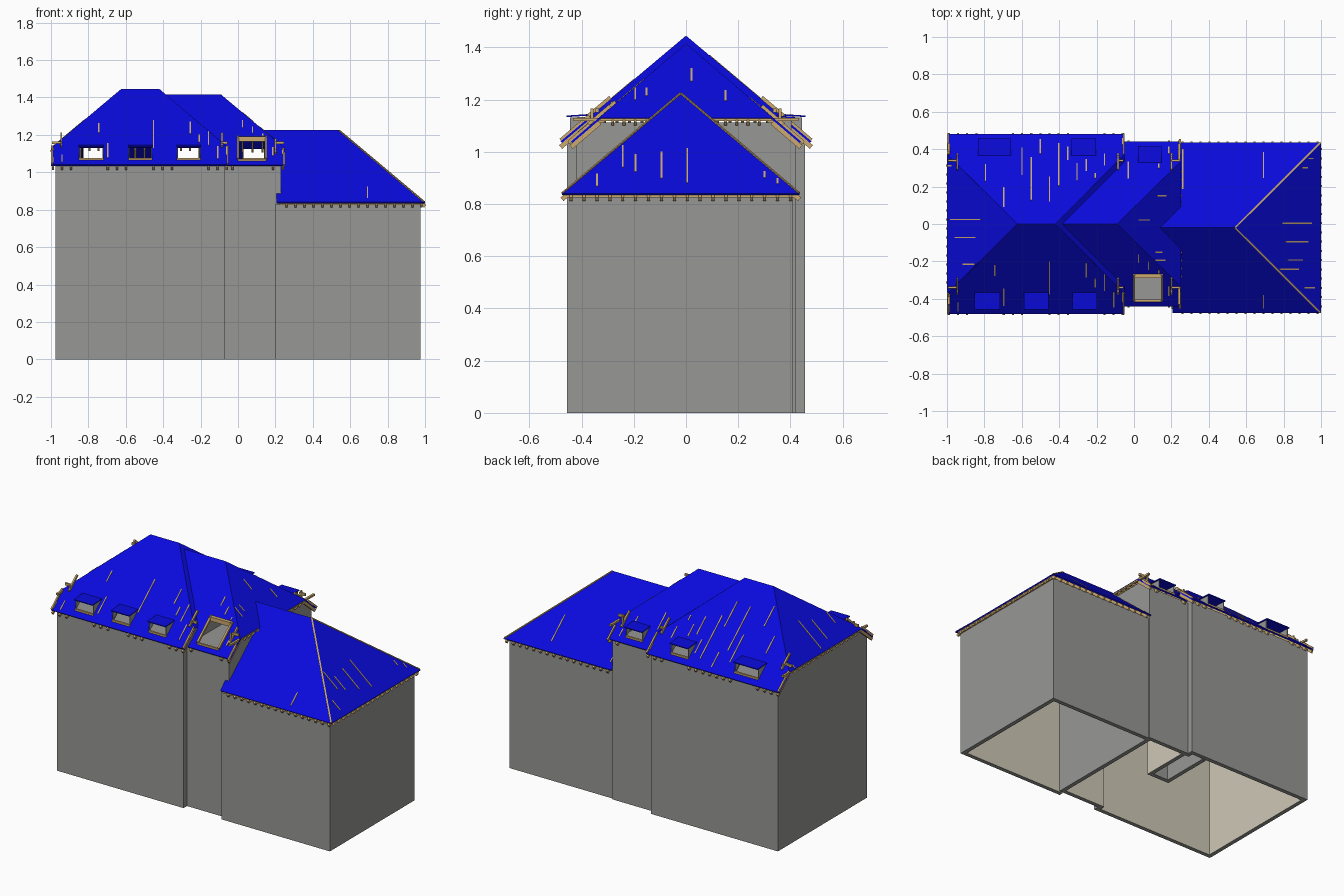
import bpy, bmesh, random
from mathutils import Vector as V

if "Cube" in bpy.data.objects:
    bpy.data.objects.remove(bpy.data.objects["Cube"])

random.seed(4)


def material(name, rgb):
    m = bpy.data.materials.new(name)
    m.diffuse_color = (*rgb, 1)
    m.use_nodes = True
    m.node_tree.nodes["Principled BSDF"].inputs["Base Color"].default_value = m.diffuse_color
    return m


BLUE = material("roof blue", (0.003, 0.003, 0.72))
GRAY = material("wall gray", (0.31, 0.31, 0.30))
BEIGE = material("inner beige", (0.62, 0.58, 0.46))
TAN = material("timber tan", (0.60, 0.40, 0.16))


def finish(name, bm, *mats):
    bmesh.ops.recalc_face_normals(bm, faces=bm.faces)
    me = bpy.data.meshes.new(name)
    bm.to_mesh(me)
    bm.free()
    for m in mats:
        me.materials.append(m)
    ob = bpy.data.objects.new(name, me)
    bpy.context.collection.objects.link(ob)
    return ob


def prism(bm, pts, vec):
    a = [bm.verts.new(p) for p in pts]
    b = [bm.verts.new(V(p) + V(vec)) for p in pts]
    n = len(a)
    bm.faces.new(a)
    bm.faces.new(b[::-1])
    for i in range(n):
        j = (i + 1) % n
        bm.faces.new((a[i], b[i], b[j], a[j]))


def box(bm, x0, x1, y0, y1, z0, z1):
    prism(bm, [(x0, y0, z0), (x1, y0, z0), (x1, y1, z0), (x0, y1, z0)], (0, 0, z1 - z0))


def beam(bm, p, q, w, h):
    p, q = V(p), V(q)
    d = (q - p).normalized()
    side = d.cross(V((0, 0, 1))).normalized()
    up = side.cross(d)
    prism(bm, [p + side * a * w / 2 + up * b * h / 2
               for a, b in ((-1, -1), (1, -1), (1, 1), (-1, 1))], q - p)


# Hollow walls: outer faces gray, inner faces beige
def walls(name, path, top, t=0.027, closed=True):
    n = len(path)
    P = [V(p) for p in path]
    segs = [(P[(i + 1) % n] - P[i]).normalized() for i in range(n)]
    nor = [V((-d.y, d.x)) for d in segs]
    inner = []
    for i in range(n):
        if not closed and i == 0:
            o = nor[0]
        elif not closed and i == n - 1:
            o = nor[n - 2]
        else:
            o = nor[i - 1] + nor[i]
        inner.append(P[i] + o * t)
    bm = bmesh.new()
    rings = [[bm.verts.new((p.x, p.y, z)) for p in ring]
             for ring, z in ((P, 0), (P, top), (inner, top), (inner, 0))]
    for i in range(n if closed else n - 1):
        j = (i + 1) % n
        for k in range(4):
            a, b = rings[k], rings[(k + 1) % 4]
            f = bm.faces.new((a[i], a[j], b[j], b[i]))
            f.material_index = 1 if k == 2 else 0
    if not closed:
        for i in (0, n - 1):
            bm.faces.new([r[i] for r in rings])
    finish(name, bm, GRAY, BEIGE)


walls("main_walls", [(-.975, -.455), (-.07, -.455), (-.07, -.42), (.23, -.42),
                     (.23, .42), (-.07, .42), (-.07, .455), (-.975, .455)], 1.04)
walls("wing_walls", [(.2, -.455), (.975, -.455), (.975, .41), (.23, .41)], .83, closed=False)
walls("closet_walls", [(-.07, .42), (-.07, .10), (-.18, .10), (-.18, .42)], 1.01, closed=False)

# Ceilings and low gable walls under the half-hips
bm = bmesh.new()
box(bm, -.95, -.09, -.43, .43, 1.01, 1.038)
box(bm, -.09, .205, -.395, .395, 1.01, 1.038)
box(bm, .23, .95, -.43, .385, .80, .828)
for x, w, k in ((-.975, .455, .38), (-.095, .455, .38), (.205, .42, .335)):
    prism(bm, [(x, -w, 1.03), (x, w, 1.03), (x, w, 1.045), (x, k, 1.112),
               (x, -k, 1.112), (x, -w, 1.045)], (.025, 0, 0))
finish("ceilings_and_gables", bm, GRAY)


# Roof planes
def main_z(x, y): return 1.445 - .843 * abs(y)
def main_left_z(x, y): return 1.13 + .84 * (x + 1)
def main_right_z(x, y): return 1.445 - .85 * (x + .42)
def mid_z(x, y): return 1.415 - .852 * abs(y)
def mid_hip_z(x, y): return 1.415 - .838 * (x + .09)
def wing_z(x, y): return 1.225 - .846 * abs(y + .02)
def wing_hip_z(x, y): return 1.225 - .837 * (x - .54)


# Openings as x0, x1, low z, high z
front_holes = [(-.85, -.72, 1.07, 1.135), (-.585, -.46, 1.07, 1.135), (-.325, -.20, 1.07, 1.135)]
back_holes = [(-.83, -.66, 1.07, 1.135), (-.33, -.205, 1.07, 1.135)]
mid_front = [(0, .15, 1.066, 1.185)]
mid_back = [(.025, .145, 1.07, 1.13)]


def panel(name, pts, zf, holes=()):
    bm = bmesh.new()
    f = bm.faces.new([bm.verts.new((x, y, zf(x, y))) for x, y in pts])
    for x0, x1, z0, z1 in holes:
        for co, no in (((x0, 0, 0), (1, 0, 0)), ((x1, 0, 0), (1, 0, 0)),
                       ((0, 0, z0), (0, 0, 1)), ((0, 0, z1), (0, 0, 1))):
            bmesh.ops.bisect_plane(bm, geom=bm.verts[:] + bm.edges[:] + bm.faces[:],
                                   plane_co=co, plane_no=no, dist=1e-5)
    cut = []
    for f in bm.faces:
        c = f.calc_center_median()
        if any(a < c.x < b and l < c.z < h for a, b, l, h in holes):
            cut.append(f)
    bmesh.ops.delete(bm, geom=cut, context='FACES')
    ob = finish(name, bm, BLUE)
    if ob.data.polygons[0].normal.z < 0:
        ob.data.flip_normals()
    mod = ob.modifiers.new("thickness", 'SOLIDIFY')
    mod.thickness, mod.offset = .008, -1


for s, side, hm, hk in ((-1, "front", front_holes, mid_front), (1, "back", back_holes, mid_back)):
    panel("main_roof_" + side, [(-1, s * .48), (-.05, s * .48), (-.05, s * .374), (-.42, 0),
                                (-.625, 0), (-1, s * .374)], main_z, hm)
    panel("middle_roof_" + side, [(-.05, s * .44), (.25, s * .44), (.25, s * .334), (-.09, 0),
                                  (-.39, 0), (-.05, s * .345)], mid_z, hk)
panel("main_hip_left", [(-1, -.374), (-1, .374), (-.625, 0)], main_left_z)
panel("main_hip_right", [(-.05, -.374), (-.05, .374), (-.42, 0)], main_right_z)
panel("middle_hip", [(.25, -.334), (.25, .334), (-.09, 0)], mid_hip_z)
panel("wing_roof_front", [(.205, -.475), (1, -.475), (.54, -.02), (.14, -.02),
                          (.23, -.11), (.23, -.42), (.205, -.42)], wing_z)
panel("wing_roof_back", [(.23, .435), (1, .435), (.54, -.02), (.14, -.02), (.23, .07)], wing_z)
panel("wing_hip", [(1, -.475), (1, .435), (.54, -.02)], wing_hip_z)

# Rafters below the sheets, with slivers showing through on top
raf, sliv = bmesh.new(), bmesh.new()


def rafter(zf, x0, y0, x1, y1, chance):
    p, q = V((x0, y0, zf(x0, y0))), V((x1, y1, zf(x1, y1)))
    if (q - p).length < .03:
        return
    beam(raf, p - V((0, 0, .022)), q - V((0, 0, .022)), .011, .018)
    if random.random() < chance:
        a = random.uniform(.05, .6)
        b = min(.97, a + random.uniform(.15, .5))
        beam(sliv, p.lerp(q, a), p.lerp(q, b), .007, .005)


def steps(a, b, d=.047):
    n = int((b - a) / d)
    return [a + (b - a) * i / n for i in range(n + 1)]


for s, hm, hk in ((-1, front_holes, mid_front), (1, back_holes, mid_back)):
    for x in steps(-.99, -.06):
        inside = any(a - .006 < x < b + .006 for a, b, *_ in hm)
        rafter(main_z, x, s * (.36 if inside else .48), x,
               s * max(.005, -.625 - x, x + .42), .6)
    for x in steps(-.03, .24):
        inside = any(a - .006 < x < b + .006 for a, b, *_ in hk)
        rafter(mid_z, x, s * ((.265 if s < 0 else .33) if inside else .44), x,
               s * max(.005, x + .09), .5)
    for x in steps(.26, .98):
        e = -.475 if s < 0 else .435
        rafter(wing_z, x, e, x, -.02 + s * max(.005, (x - .54) * .98), .15)
for y in steps(-.36, .36):
    rafter(main_left_z, -1, y, -.63 - abs(y), y, .4)
    rafter(mid_hip_z, .25, y * .9, -.085 + abs(y * .9), y * .9, .3)
for y in steps(-.44, .40):
    rafter(wing_hip_z, 1, y, .545 + abs(y + .02), y, .4)
finish("rafters", raf, TAN)
finish("rafter_slivers", sliv, TAN)

# Hip beams, eave boards and half-hip corner frames
bm = bmesh.new()
for e in (-.475, .435):
    beam(bm, (.995, e * .995, .841), (.54, -.02, 1.223), .009, .008)
box(bm, .22, .97, -.47, -.455, .825, .838)
box(bm, .97, .985, -.46, .42, .825, .838)
for s in (-1, 1):
    for x0, x1, zf, e in ((-.995, -.945, main_z, .48), (-.055, -.085, main_z, .48),
                          (.245, .20, mid_z, .45)):
        for x, y0, y1, lift in ((x0, e, .37, .004), (x1, .375, .29, .008)):
            beam(bm, (x, s * y0, zf(x, y0) + lift), (x, s * y1, zf(x, y1) + lift), .01, .014)
        lo, hi = min(x0, x1), max(x0, x1)
        box(bm, lo, hi, s * .34 - .006, s * .34 + .006, 1.15, 1.165)
        box(bm, x1 - .005, x1 + .005, s * .36 - .006, s * .36 + .006, 1.08, 1.165)
for x in (-.99, .242):
    box(bm, x - .008, x + .006, -.43, .43, 1.118, 1.13)
finish("frame_timbers", bm, TAN)

# Roof window flaps, gray cheeks and timber sills
flap, cheek, sill = bmesh.new(), bmesh.new(), bmesh.new()
for s, top, low, holes in ((-1, .365, .445, front_holes), (1, .365, .445, back_holes),
                           (1, .33, .405, mid_back), (-1, .27, .41, mid_front)):
    for x0, x1, z0, z1 in holes:
        opened = holes is mid_front
        if not opened:
            prism(flap, [(x0 - .003, s * top, z1 + .004), (x1 + .003, s * top, z1 + .004),
                         (x1 + .003, s * (low + .012), z1 - .002),
                         (x0 - .003, s * (low + .012), z1 - .002)], (0, 0, .006))
            for x in (x0, x1 - .005):
                prism(cheek, [(x, s * top, z1), (x, s * low, z1 - .004), (x, s * low, z0)],
                      (.005, 0, 0))
        else:
            box(sill, x0, x1, -.29, -.268, 1.165, 1.192)
            for x in (x0, x1):
                beam(sill, (x, s * low, z0 + .006), (x, s * top, z1 + .006), .012, .014)
        y = s * low
        box(sill, x0, x1, y - .006, y + .006, z0 - .008, z0 + .006)
finish("window_flaps", flap, BLUE)
finish("window_cheeks", cheek, GRAY)
finish("window_sills", sill, TAN)
